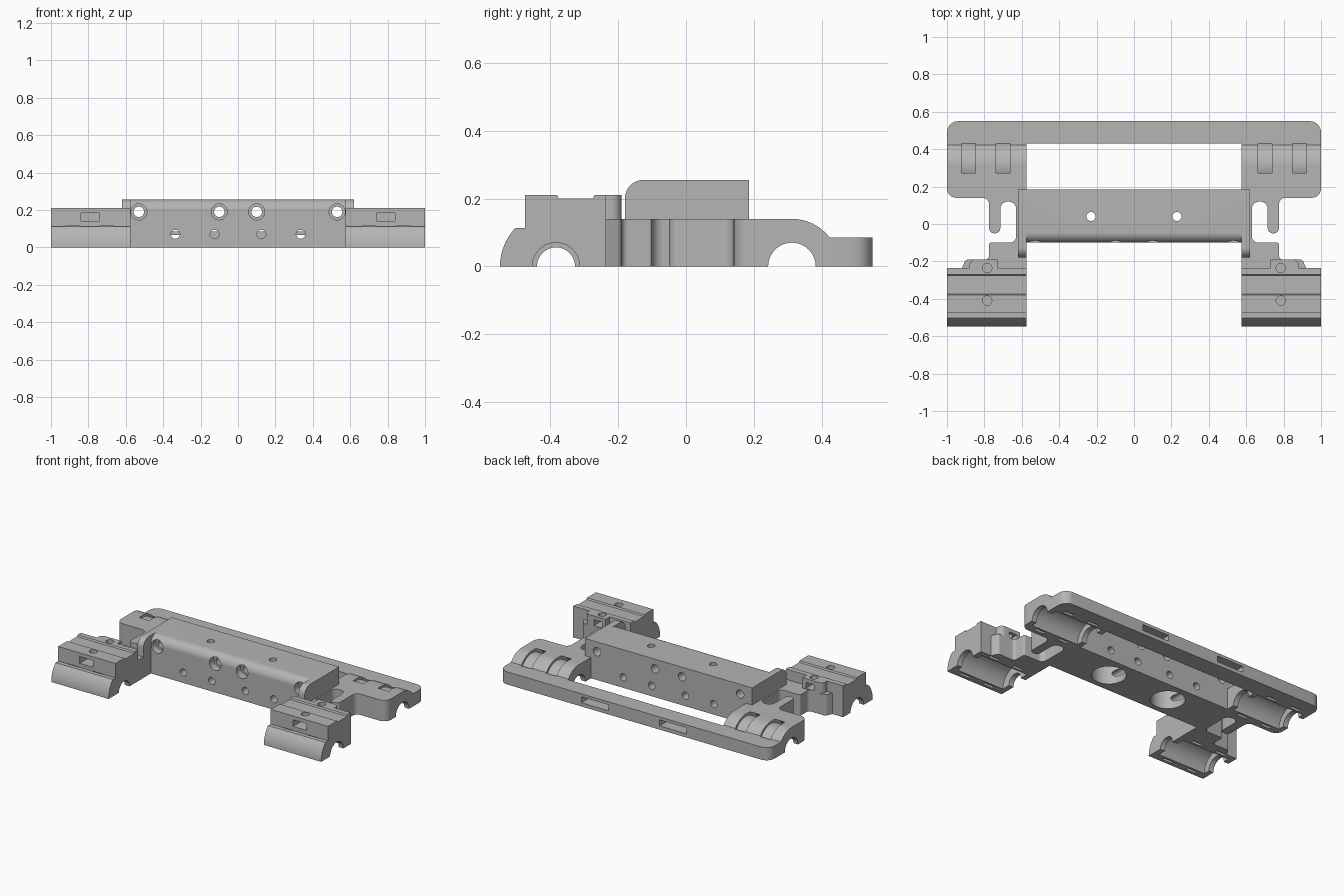
import bpy, bmesh, math
from mathutils import Vector

cube = bpy.data.objects.get("Cube")
if cube:
    bpy.data.objects.remove(cube, do_unlink=True)

plastic = bpy.data.materials.new("grey plastic")
plastic.use_nodes = True
GREY = (0.46, 0.46, 0.46, 1)
plastic.diffuse_color = GREY
plastic.node_tree.nodes["Principled BSDF"].inputs["Base Color"].default_value = GREY


def prism(name, outline, axis, lo, hi):
    """Extrude a 2D outline along an axis (x: outline is yz, y: xz, z: xy)."""
    place = {"x": lambda u, v, t: (t, u, v),
             "y": lambda u, v, t: (u, t, v),
             "z": lambda u, v, t: (u, v, t)}[axis]
    bm = bmesh.new()
    ends = [[bm.verts.new(place(u, v, t)) for u, v in outline] for t in (lo, hi)]
    n = len(outline)
    bm.faces.new(ends[0])
    bm.faces.new(ends[1])
    for i in range(n):
        j = (i + 1) % n
        bm.faces.new((ends[0][i], ends[0][j], ends[1][j], ends[1][i]))
    bmesh.ops.recalc_face_normals(bm, faces=bm.faces)
    mesh = bpy.data.meshes.new(name)
    bm.to_mesh(mesh)
    bm.free()
    obj = bpy.data.objects.new(name, mesh)
    bpy.context.collection.objects.link(obj)
    mesh.materials.append(plastic)
    return obj


def arc(cu, cv, r, a0, a1, steps=12):
    angles = [math.radians(a0 + (a1 - a0) * i / steps) for i in range(steps + 1)]
    return [(cu + r * math.cos(a), cv + r * math.sin(a)) for a in angles]


def cylinder(axis, u, v, r, lo, hi):
    return prism("cutter", arc(u, v, r, 0, 360, 40)[:-1], axis, lo, hi)


def box(x0, x1, y0, y1, z0, z1, name="cutter"):
    return prism(name, [(x0, y0), (x1, y0), (x1, y1), (x0, y1)], "z", z0, z1)


def rounded(corners, steps=6):
    """Outline from (u, v, radius) corners with filleted points."""
    pts = []
    for i, (u, v, r) in enumerate(corners):
        p = Vector((u, v))
        if not r:
            pts.append((u, v))
            continue
        a = (Vector(corners[i - 1][:2]) - p).normalized()
        b = (Vector(corners[(i + 1) % len(corners)][:2]) - p).normalized()
        half = a.angle(b) / 2
        centre = p + (a + b).normalized() * r / math.sin(half)
        start = p + a * r / math.tan(half) - centre
        end = p + b * r / math.tan(half) - centre
        turn = start.angle_signed(end)
        for k in range(steps + 1):
            t = -turn * k / steps
            pts.append((centre.x + start.x * math.cos(t) - start.y * math.sin(t),
                        centre.y + start.x * math.sin(t) + start.y * math.cos(t)))
    return pts


def carve(obj, cutters, operation="DIFFERENCE"):
    for c in cutters:
        m = obj.modifiers.new("carve", "BOOLEAN")
        m.operation, m.object, m.solver = operation, c, "EXACT"
    deps = bpy.context.evaluated_depsgraph_get()
    deps.update()
    mesh = bpy.data.meshes.new_from_object(obj.evaluated_get(deps))
    obj.modifiers.clear()
    obj.data = mesh


def discard(cutters):
    for c in cutters:
        bpy.data.objects.remove(c, do_unlink=True)


def finish(obj):
    # Curved walls smooth, axis-aligned faces flat
    for p in obj.data.polygons:
        p.use_smooth = max(abs(c) for c in p.normal) < 0.9999
    obj.data.set_sharp_from_angle(angle=math.radians(30))


def round_corner(obj, x, y, r):
    bm = bmesh.new()
    bm.from_mesh(obj.data)
    edges = [e for e in bm.edges
             if all(abs(v.co.x - x) + abs(v.co.y - y) < 1e-4 for v in e.verts)]
    bmesh.ops.bevel(bm, geom=edges, offset=r, segments=6, profile=0.5, affect="EDGES")
    bm.to_mesh(obj.data)
    bm.free()


FRONT, REAR = -0.383, 0.312   # bearing axes
IN, OUT = 0.575, 1.0          # bearing block width


def bearing_cutters(s, y, inner_r):
    """Rod hole, bearing pocket and two tie channels."""
    cut = [cylinder("x", y, 0, 0.07, s * 0.8, s * 1.1),
           cylinder("x", y, 0, inner_r, s * 0.5, s * 0.9),
           cylinder("x", y, 0, 0.112, s * 0.61, s * 0.965)]
    ring = arc(y, 0, 0.146, -10, 190, 30) + arc(y, 0, 0.125, 190, -10, 30)
    for x in (0.70, 0.885):
        cut.append(prism("cutter", ring, "x", s * (x - 0.038), s * (x + 0.038)))
    return cut


# Central body with a rounded front edge and two side cheeks
def body_profile(front):
    return [(0.185, 0), (0.185, 0.255)] + arc(front + 0.055, 0.2, 0.055, 90, 180) + [(front, 0)]


body = prism("central_body", body_profile(-0.1), "x", -0.6, 0.6)
cheeks = [prism("cheek", body_profile(-0.18), "x", s * IN, s * 0.62) for s in (-1, 1)]
carve(body, cheeks, "UNION")
holes = []
for s in (-1, 1):
    for x in (0.1, 0.53):
        holes += [cylinder("y", s * x, 0.19, 0.028, -0.3, 0.3),
                  cylinder("y", s * x, 0.19, 0.043, -0.3, -0.05)]
    for x in (0.125, 0.335):
        holes.append(cylinder("y", s * x, 0.07, 0.024, -0.3, 0.3))
    holes += [cylinder("z", s * 0.23, 0.04, 0.105, -0.1, 0.16),
              cylinder("z", s * 0.23, 0.04, 0.024, 0.1, 0.4)]
carve(body, holes)
discard(cheeks + holes)
finish(body)

# Rear cross bar with tie slots
bar = prism("rear_bar", rounded([(-1, 0.43, 0), (1, 0.43, 0), (1, 0.55, 0.06), (-1, 0.55, 0.06)]),
            "z", 0, 0.085)
slots = [box(x - 0.1, x + 0.1, 0.4, 0.6, 0.025, 0.065) for x in (-0.29, 0.29)]
carve(bar, slots)
discard(slots)

for s, side in ((1, "left"), (-1, "right")):
    # Rear bearing block, domed over the bearing
    rear = prism(side + "_rear_bearing_block",
                 [(0.14, 0), (0.14, 0.14)] + arc(REAR, 0, 0.14, 90, 37.4)
                 + [(0.43, 0.085), (0.43, 0)], "x", s * IN, s * OUT)
    round_corner(rear, s * OUT, 0.14, 0.05)
    cut = bearing_cutters(s, REAR, 0.07)
    carve(rear, cut)
    carve(bar, cut[3:])
    discard(cut)
    finish(rear)

    # Side arm with its free finger and relief slot
    arm_corners = [(0.575, -0.235, 0), (0.92, -0.235, 0), (0.9, -0.19, 0.02), (0.775, -0.19, 0.02),
                   (0.775, -0.1, 0.01), (0.63, -0.1, 0.035), (0.63, 0.12, 0.04), (0.715, 0.12, 0.04),
                   (0.715, -0.05, 0.028), (0.775, -0.05, 0.028), (0.775, 0.14, 0.035),
                   (0.83, 0.14, 0), (0.575, 0.14, 0)]
    arm = prism(side + "_side_arm", [(s * u, v) for u, v in rounded(arm_corners)], "z", 0, 0.14)
    finish(arm)

    # Front bearing block, nut ledge behind it
    front = prism(side + "_front_bearing_block",
                  arc(FRONT, 0, 0.165, 180, 137) + [(-0.475, 0.1125), (-0.475, 0.21), (-0.38, 0.21),
                  (-0.375, 0.2), (-0.275, 0.2), (-0.27, 0.21), (-0.235, 0.21), (-0.235, 0)],
                  "x", s * IN, s * OUT)
    ledge = box(s * 0.73, s * 0.88, -0.235, -0.19, 0.14, 0.21, side + "_nut_ledge")
    round_corner(ledge, s * 0.88, -0.19, 0.03)
    cut = bearing_cutters(s, FRONT, 0.056)
    shared = [cylinder("z", s * 0.785, -0.235, 0.025, 0.15, 0.3),
              box(s * 0.755, s * 0.815, -0.275, -0.15, 0.145, 0.185)]
    cut += [cylinder("z", s * 0.785, -0.41, 0.025, 0.15, 0.3),
            box(s * 0.74, s * 0.84, -0.5, -0.33, 0.14, 0.185)]
    carve(front, cut + shared)
    carve(ledge, shared)
    discard(cut + shared)
    finish(front)
    finish(ledge)

finish(bar)
